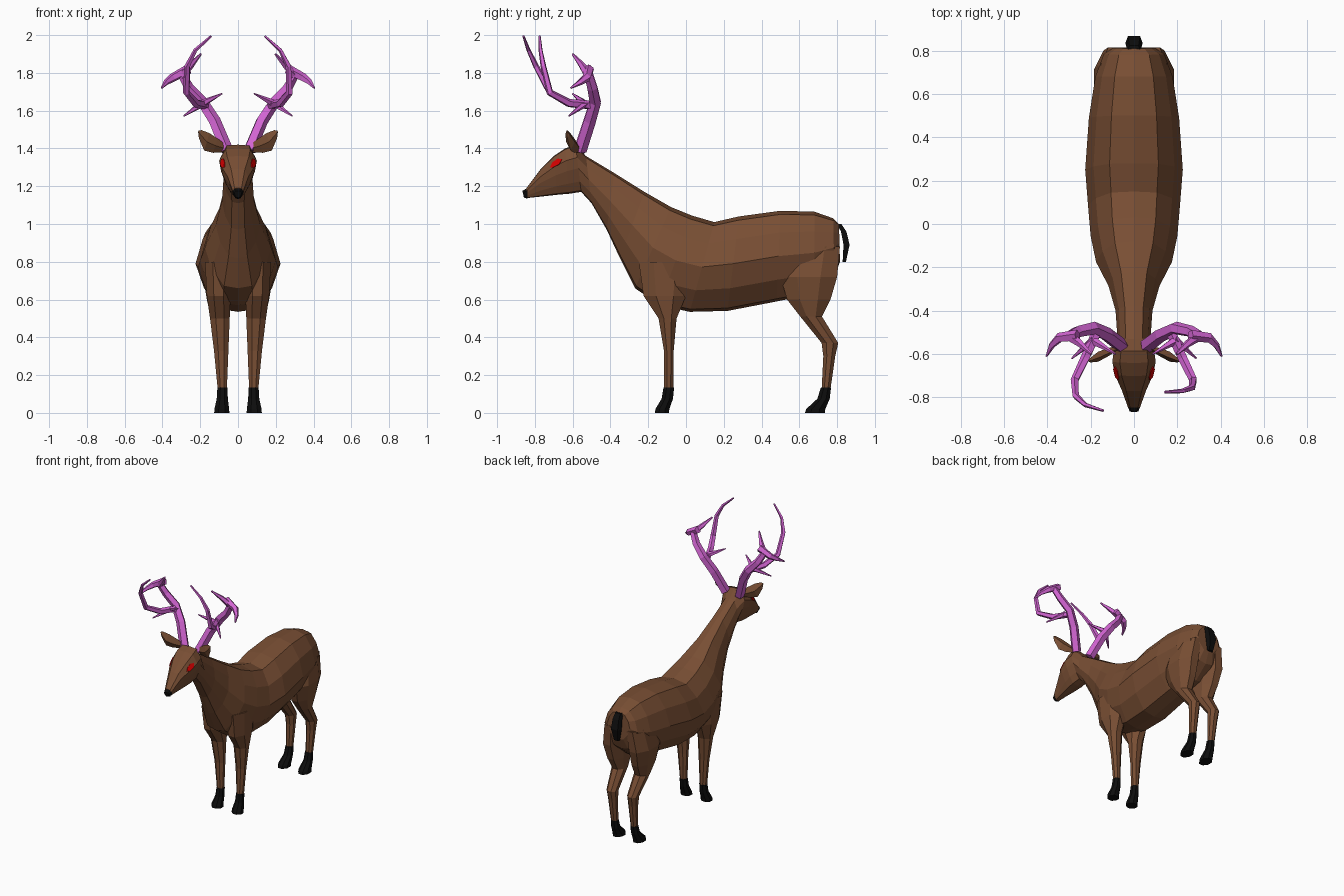
import bpy, bmesh, math
from mathutils import Vector
from mathutils.bvhtree import BVHTree

if "Cube" in bpy.data.objects:
    bpy.data.objects.remove(bpy.data.objects["Cube"])


def material(name, rgb):
    m = bpy.data.materials.new(name)
    m.diffuse_color = (*rgb, 1)
    m.use_nodes = True
    m.node_tree.nodes["Principled BSDF"].inputs["Base Color"].default_value = m.diffuse_color
    return m


BROWN = material("brown hide", (0.19, 0.077, 0.034))
BLACK = material("black horn", (0.004, 0.004, 0.004))
PINK = material("pink antler", (0.65, 0.13, 0.65))
RED = material("red eye", (0.65, 0.0, 0.0))


def make_object(name, bm, mat):
    bmesh.ops.recalc_face_normals(bm, faces=bm.faces)
    me = bpy.data.meshes.new(name)
    bm.to_mesh(me)
    bm.free()
    me.materials.append(mat)
    ob = bpy.data.objects.new(name, me)
    bpy.context.collection.objects.link(ob)
    return ob


def loft(bm, rings):
    """Skin a list of equal-sized point rings and cap both ends."""
    loops = [[bm.verts.new(p) for p in r] for r in rings]
    n = len(loops[0])
    for a, b in zip(loops, loops[1:]):
        for i in range(n):
            j = (i + 1) % n
            bm.faces.new((a[i], a[j], b[j], b[i]))
    bm.faces.new(loops[0])
    bm.faces.new(loops[-1][::-1])


def lofted(name, rings, mat):
    bm = bmesh.new()
    loft(bm, rings)
    return make_object(name, bm, mat)


def section(y_top, z_top, y_bottom, z_bottom, width, profile):
    """Symmetric ring between a top and a bottom point."""
    top, bottom = Vector((0, y_top, z_top)), Vector((0, y_bottom, z_bottom))
    half = [top.lerp(bottom, t) + Vector((w * width, 0, 0)) for t, w in profile]
    return half + [Vector((-p.x, p.y, p.z)) for p in half[-2:0:-1]]


def slab(z, y0, y1, x0, x1):
    """Horizontal eight-sided ring filling a rectangle."""
    k = 0.5 / math.cos(math.pi / 8)
    angles = [math.pi * (i + 0.5) / 4 for i in range(8)]
    return [Vector(((x0 + x1) / 2 + (x1 - x0) * k * math.cos(a),
                    (y0 + y1) / 2 + (y1 - y0) * k * math.sin(a), z)) for a in angles]


def tube(bm, pts, r0, r1, sides=5):
    """Tube through the points, tapering from r0 to r1."""
    u = Vector((0.3, 0.9, 0.2))
    last = len(pts) - 1
    rings = []
    for i, p in enumerate(pts):
        t = (pts[min(i + 1, last)] - pts[max(i - 1, 0)]).normalized()
        u = (u - t * u.dot(t)).normalized()
        v = t.cross(u)
        r = r0 + (r1 - r0) * (i / last) ** 1.5
        rings.append([p + (u * math.cos(a) + v * math.sin(a)) * r
                      for a in (math.tau * k / sides for k in range(sides))])
    loft(bm, rings)


# Head, neck and torso as one skin: top y, z, bottom y, z, half width
HEAD = [(0, 0), (.02, .65), (.27, 1), (.5, .9), (.78, .65), (.97, .4), (1, 0)]
TRUNK = [(0, 0), (.04, .5), (.24, .83), (.5, 1), (.76, .8), (.97, .42), (1, 0)]
head = [
    (-.845, 1.19, -.845, 1.137, .028),
    (-.77, 1.29, -.77, 1.145, .055),
    (-.70, 1.36, -.68, 1.155, .088),
    (-.64, 1.40, -.62, 1.16, .10),
    (-.585, 1.42, -.555, 1.17, .092),
]
trunk = [
    (-.53, 1.36, -.50, 1.11, .077),
    (-.38, 1.27, -.42, .97, .085),
    (-.22, 1.17, -.35, .82, .118),
    (-.08, 1.09, -.27, .66, .175),
    (.03, 1.045, -.14, .57, .20),
    (.15, 1.01, .02, .535, .212),
    (.28, 1.04, .22, .54, .225),
    (.50, 1.07, .48, .59, .208),
    (.68, 1.065, .68, .63, .178),
    (.78, 1.03, .785, .72, .14),
    (.81, 1.0, .815, .80, .095),
]
bm = bmesh.new()
loft(bm, [section(*s, HEAD) for s in head] + [section(*s, TRUNK) for s in trunk])
bmesh.ops.recalc_face_normals(bm, faces=bm.faces)
skin = BVHTree.FromBMesh(bm)
make_object("body", bm, BROWN)

# Nose
lofted("nose", [section(-.838, 1.193, -.838, 1.133, .031, HEAD),
                section(-.866, 1.175, -.858, 1.14, .02, HEAD)], BLACK)

# Tail: flat leaf, rows of z, y, half width
tail = ((1.0, .81, .03), (.96, .835, .036), (.89, .85, .04), (.80, .838, .022))
lofted("tail", [[(-w, y - w * .4, z), (w, y - w * .4, z),
                 (w * .7, y + w * .4, z), (-w * .7, y + w * .4, z)]
                for z, y, w in tail], BLACK)

# Legs: rows of z, y front, y back, x outer; then hoof toe y front, y back
legs = {
    "front": ([(.80, -.25, .02, .175), (.62, -.225, 0, .165), (.50, -.145, -.05, .148),
               (.33, -.117, -.065, .127), (.12, -.115, -.067, .107)], (-.165, -.09)),
    "rear": ([(.88, .54, .815, .155), (.72, .50, .80, .185), (.60, .535, .765, .165),
              (.51, .605, .72, .145), (.37, .718, .806, .125), (.30, .727, .79, .118),
              (.12, .718, .764, .107)], (.63, .735)),
}
for pair, (rows, toe) in legs.items():
    leg = [slab(z, y0, y1, .064 - .04 * z, x1) for z, y0, y1, x1 in rows]
    ankle = (rows[-1][1] - .004, rows[-1][2] + .004)
    hoof = []
    for z, t in ((.135, 0), (.075, .22), (.02, .93), (0, 1)):
        y0, y1 = (a + (b - a) * t for a, b in zip(ankle, toe))
        hoof.append(slab(z, y0, y1, .056 - .01 * t, .109 + .017 * t))
    for side, label in ((-1, "right"), (1, "left")):
        for part, rings, mat in (("leg", leg, BROWN), ("hoof", hoof, BLACK)):
            lofted(f"{pair}_{part}_{label}",
                   [[(side * p.x, p.y, p.z) for p in r] for r in rings], mat)

# Antler branches: start radius, end radius, points on the left side
branches = {
    "beam": (.035, .024, [(.06, -.56, 1.39), (.125, -.51, 1.545), (.19, -.48, 1.645),
                          (.26, -.495, 1.72), (.30, -.515, 1.79)]),
    "outer_fork": (.028, .005, [(.26, -.515, 1.82), (.345, -.525, 1.775),
                                (.38, -.56, 1.75), (.404, -.61, 1.72)]),
    "upper_fork": (.024, .006, [(.30, -.515, 1.785), (.25, -.55, 1.84), (.197, -.60, 1.90)]),
    "tine": (.024, .006, [(.175, -.51, 1.63), (.225, -.62, 1.64), (.273, -.72, 1.695),
                          (.268, -.755, 1.835), (.225, -.77, 1.92), (.142, -.775, 1.995)]),
    "inner_spike": (.02, .004, [(.185, -.54, 1.64), (.085, -.60, 1.69)]),
    "outer_spike": (.02, .004, [(.185, -.53, 1.64), (.287, -.62, 1.572)]),
}
ear_rows = ((.07, 1.40, .02), (.12, 1.415, .038), (.165, 1.435, .046),
            (.20, 1.475, .022), (.21, 1.49, .004))
for side, label in ((-1, "right"), (1, "left")):
    # Ear: flattened leaf, rows of x, z, half height
    rings = []
    for x, z, h in ear_rows:
        y, d = -.56 - .45 * (x - .05), h * .5
        rings.append([(side * (x + h * .3), y, z - h), (side * x, y - d, z),
                      (side * (x - h * .3), y, z + h), (side * x, y + d, z)])
    lofted(f"ear_{label}", rings, BROWN)

    # Eye: thin tilted plate laid onto the head
    outer, inner = [], []
    for k in range(6):
        a, b = .043 * math.cos(math.tau * k / 6), .024 * math.sin(math.tau * k / 6)
        near = Vector((side * .09, -.697 + a * .9 - b * .4, 1.326 + a * .4 + b * .9))
        spot = skin.find_nearest(near)[0]
        lift = Vector((side * .004, -.001, .002))
        outer.append(spot + lift)
        inner.append(spot - lift)
    lofted(f"eye_{label}", [outer, inner], RED)

    # Antler: the right brow tine leans further forward
    bm = bmesh.new()
    for part, (r0, r1, pts) in branches.items():
        lean = .29 if part == "tine" and side < 0 else 0
        tube(bm, [Vector((side * x, y - lean * max(0, z - 1.7), z)) for x, y, z in pts],
             r0, r1)
    make_object(f"antler_{label}", bm, PINK)
